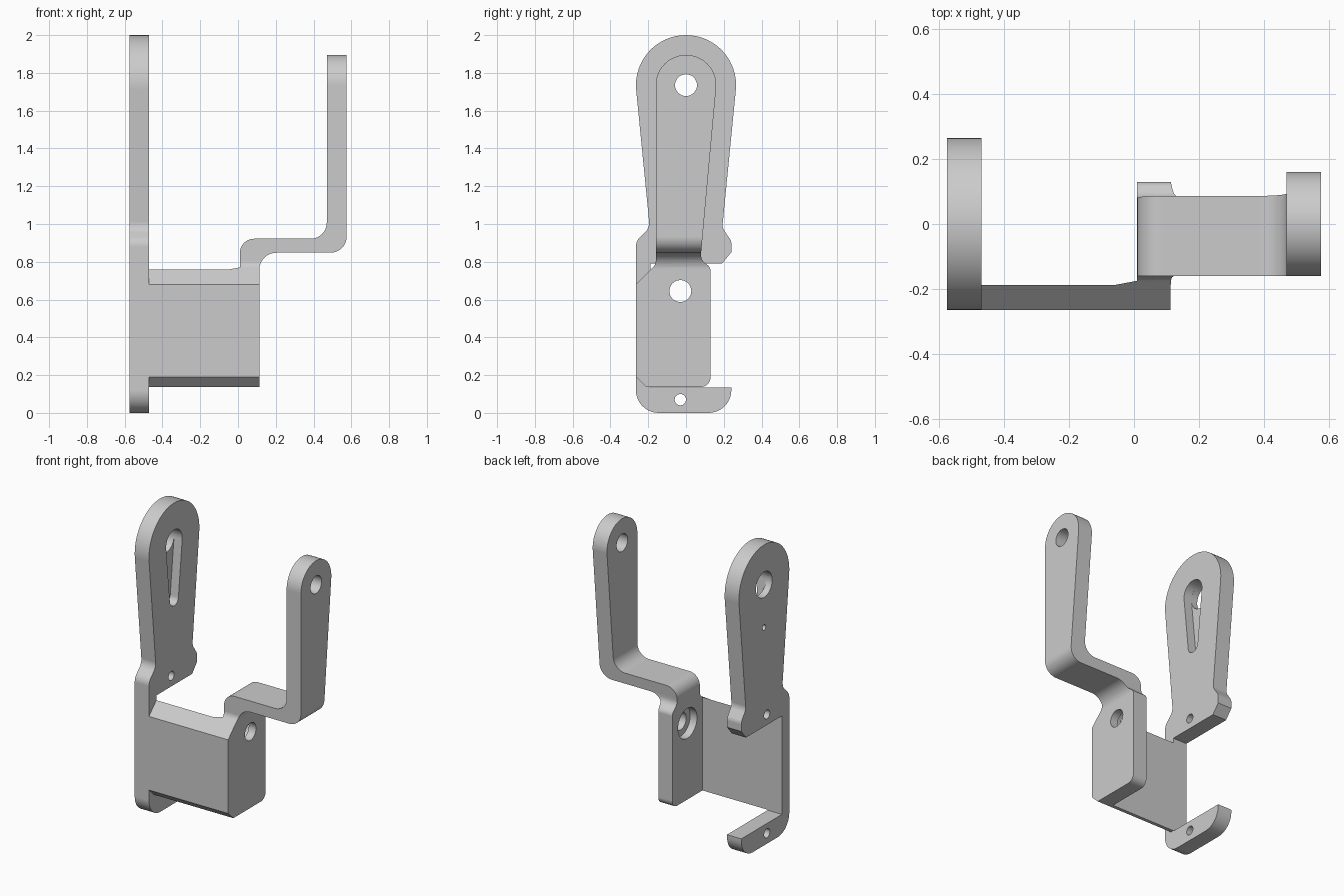
import bpy, bmesh, math
from mathutils import Vector

cube = bpy.data.objects.get("Cube")
if cube:
    bpy.data.objects.remove(cube, do_unlink=True)

grey = bpy.data.materials.new("machined grey")
grey.use_nodes = True
colour = (0.6, 0.6, 0.6, 1)
grey.diffuse_color = colour
grey.node_tree.nodes["Principled BSDF"].inputs["Base Color"].default_value = colour


def arc(u, v, r, start, end, steps=32):
    """Points along a circular arc, angles in degrees."""
    angles = [math.radians(start + (end - start) * i / steps) for i in range(steps + 1)]
    return [(u + r * math.cos(a), v + r * math.sin(a)) for a in angles]


def rounded(points, steps=10):
    """Closed outline; a third number on a point is its fillet radius."""
    outline = []
    for i, point in enumerate(points):
        p = Vector(point[:2])
        if len(point) < 3:
            outline.append(p)
            continue
        a = (Vector(points[i - 1][:2]) - p).normalized()
        b = (Vector(points[(i + 1) % len(points)][:2]) - p).normalized()
        half, r = a.angle(b) / 2, point[2]
        reach = r / math.tan(half)
        centre = p + (a + b).normalized() * (r / math.sin(half))
        first, last = p + a * reach - centre, p + b * reach - centre
        a0 = math.atan2(first.y, first.x)
        turn = math.atan2(first.x * last.y - first.y * last.x, first.dot(last))
        for k in range(steps + 1):
            t = a0 + turn * k / steps
            outline.append(centre + Vector((math.cos(t), math.sin(t))) * r)
    return outline


def prism(name, points, lo, hi, axis="x"):
    """Extrude an outline along x (outline in y, z) or along y (outline in x, z)."""
    bm = bmesh.new()
    place = (lambda p, t: (t, p[0], p[1])) if axis == "x" else (lambda p, t: (p[0], t, p[1]))
    outline = rounded(points)
    rings = [[bm.verts.new(place(p, t)) for p in outline] for t in (lo, hi)]
    for ring in rings:
        bm.faces.new(ring)
    for i in range(len(outline)):
        bm.faces.new((rings[0][i - 1], rings[0][i], rings[1][i], rings[1][i - 1]))
    bmesh.ops.recalc_face_normals(bm, faces=bm.faces)
    mesh = bpy.data.meshes.new(name)
    bm.to_mesh(mesh)
    bm.free()
    mesh.materials.append(grey)
    obj = bpy.data.objects.new(name, mesh)
    bpy.context.collection.objects.link(obj)
    return obj


def combine(obj, tool, operation):
    """Apply a boolean and discard the tool."""
    mod = obj.modifiers.new("combine", "BOOLEAN")
    mod.operation, mod.object, mod.solver = operation, tool, "EXACT"
    bpy.context.view_layer.update()
    graph = bpy.context.evaluated_depsgraph_get()
    result = bpy.data.meshes.new_from_object(obj.evaluated_get(graph))
    obj.modifiers.clear()
    obj.data = result
    bpy.data.objects.remove(tool, do_unlink=True)


def drill(obj, y, z, r, lo, hi):
    hole = prism("hole_cutter", arc(y, z, r, 0, 348.75, 31), lo, hi)
    combine(obj, hole, "DIFFERENCE")


OUT, IN = -0.575, -0.47          # faces of the tall plate
FRONT, BACK = -0.265, -0.187     # faces of the front wall
PIVOT = 1.735

# Tall plate with rounded head, waist lobe and bottom hook
frame = prism("bracket_frame", [
    *arc(0, PIVOT, 0.265, -5.5, 185.5),
    (-0.192, 0.98, 0.07), (FRONT, 0.91, 0.07), (FRONT, 0, 0.12),
    (0.24, 0, 0.12), (0.24, 0.135), (BACK, 0.135),
    (BACK, 0.79), (0.19, 0.79), (0.24, 0.85), (0.24, 0.91, 0.05), (0.192, 0.98, 0.06),
], OUT, IN)

# Tapered pocket in the inner face, then the plate holes
pocket = prism("pocket_cutter", [
    *arc(0, PIVOT, 0.085, -6, 186), *arc(0, 1.36, 0.045, 186, 354)], IN - 0.06, IN + 0.1)
combine(frame, pocket, "DIFFERENCE")
for y, z, r in ((0, PIVOT, 0.085), (0, 1.45, 0.018), (-0.03, 0.86, 0.03), (-0.03, 0.07, 0.03)):
    drill(frame, y, z, r, OUT - 0.1, IN + 0.1)

# Stepped arm: side outline intersected with the zigzag front outline
arm = prism("stepped_arm", [
    *arc(0, PIVOT, 0.16, -5.2, 180),
    (-0.16, 0.785, 0.05), (FRONT, 0.68), (FRONT, 0.19), (-0.21, 0.138),
    (0.13, 0.138, 0.05), (0.13, 0.77, 0.04), (0.08, 0.81, 0.05), (0.08, 0.85),
], -0.2, 0.8)
zigzag = prism("zigzag_cutter", [
    (0.01, 0.05), (0.113, 0.05), (0.113, 0.848, 0.09), (0.575, 0.848, 0.085),
    (0.575, 2.1), (0.47, 2.1), (0.47, 0.922, 0.085), (0.01, 0.922, 0.075),
], -0.5, 0.5, "y")
combine(arm, zigzag, "INTERSECT")
drill(arm, 0, PIVOT, 0.058, 0.4, 0.7)
drill(arm, -0.03, 0.645, 0.058, -0.1, 0.2)
drill(arm, -0.03, 0.645, 0.1, -0.1, 0.06)

# Front wall joining the plate and the arm
wall = prism("front_wall", [
    (FRONT, 0.68), (FRONT, 0.19), (-0.21, 0.138), (BACK, 0.138), (BACK, 0.758),
], IN - 0.04, 0.05)
combine(frame, wall, "UNION")
combine(frame, arm, "UNION")

# Merge coplanar faces and shade
bm = bmesh.new()
bm.from_mesh(frame.data)
bmesh.ops.remove_doubles(bm, verts=bm.verts, dist=0.0002)
bmesh.ops.dissolve_limit(bm, angle_limit=math.radians(0.5), verts=bm.verts, edges=bm.edges)
bm.to_mesh(frame.data)
bm.free()
bpy.ops.object.select_all(action="DESELECT")
frame.select_set(True)
bpy.context.view_layer.objects.active = frame
bpy.ops.object.shade_smooth_by_angle(angle=math.radians(25))
weighted = frame.modifiers.new("weighted_normals", "WEIGHTED_NORMAL")
weighted.keep_sharp = True
